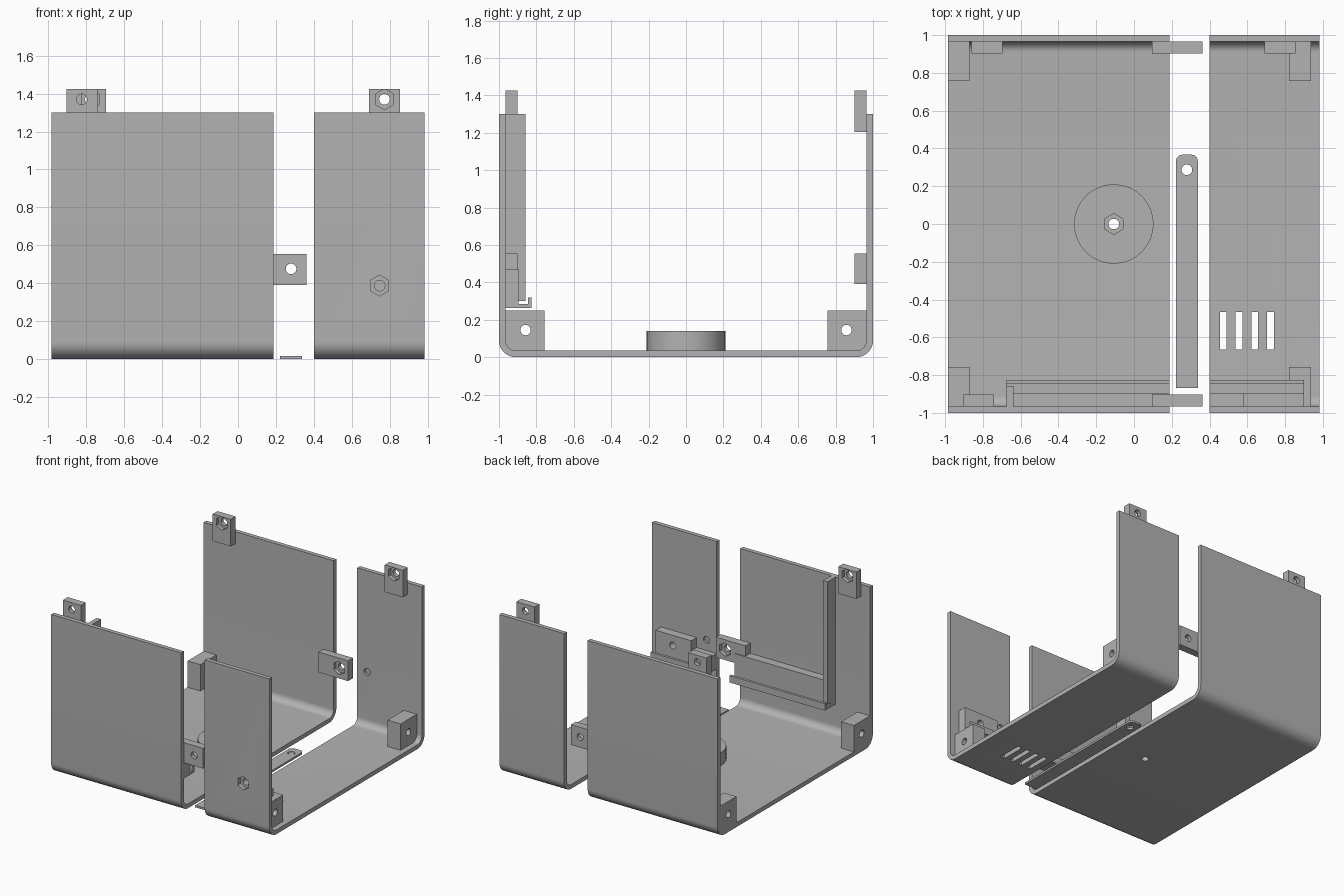
import bpy
import bmesh
from math import pi, sin, cos, radians
from mathutils import Matrix, Vector

if "Cube" in bpy.data.objects:
    bpy.data.objects.remove(bpy.data.objects["Cube"], do_unlink=True)

grey = bpy.data.materials.new("plain grey")
grey.use_nodes = True
grey.diffuse_color = (0.45, 0.45, 0.45, 1)
grey.node_tree.nodes["Principled BSDF"].inputs["Base Color"].default_value = (0.45, 0.45, 0.45, 1)

WALL = 0.035          # sheet thickness
TOP = 1.3             # wall height
INNER = 1 - WALL      # inner wall face
HOLE, HEX = 0.028, 0.055


def make(name, bm):
    bmesh.ops.recalc_face_normals(bm, faces=bm.faces)
    mesh = bpy.data.meshes.new(name)
    bm.to_mesh(mesh)
    bm.free()
    mesh.materials.append(grey)
    obj = bpy.data.objects.new(name, mesh)
    bpy.context.collection.objects.link(obj)
    return obj


def box(name, x, y, z):
    bm = bmesh.new()
    size = Vector((x[1] - x[0], y[1] - y[0], z[1] - z[0]))
    mid = Vector((sum(x), sum(y), sum(z))) / 2
    bmesh.ops.create_cube(bm, size=1, matrix=Matrix.Translation(mid) @ Matrix.Diagonal(size.to_4d()))
    return make(name, bm)


def cyl(name, centre, radius, depth, axis="Z", sides=32):
    turn = {"X": Matrix.Rotation(pi / 2, 4, "Y"), "Y": Matrix.Rotation(pi / 2, 4, "X"), "Z": Matrix()}[axis]
    bm = bmesh.new()
    bmesh.ops.create_cone(bm, cap_ends=True, segments=sides, radius1=radius, radius2=radius,
                          depth=depth, matrix=Matrix.Translation(centre) @ turn)
    return make(name, bm)


def cut(obj, *cutters):
    for c in cutters:
        c.hide_render = True
        mod = obj.modifiers.new("cut", "BOOLEAN")
        mod.operation, mod.solver, mod.object = "DIFFERENCE", "EXACT", c
        bpy.context.view_layer.objects.active = obj
        bpy.ops.object.modifier_apply(modifier=mod.name)
        bpy.data.objects.remove(c, do_unlink=True)
    return obj


def smooth(obj):
    bpy.ops.object.select_all(action="DESELECT")
    obj.select_set(True)
    bpy.context.view_layer.objects.active = obj
    bpy.ops.object.shade_smooth_by_angle(angle=radians(30))


def extrude(name, points, vec):
    bm = bmesh.new()
    face = bm.faces.new([bm.verts.new(p) for p in points])
    new = bmesh.ops.extrude_face_region(bm, geom=[face])["geom"]
    bmesh.ops.translate(bm, vec=vec, verts=[v for v in new if isinstance(v, bmesh.types.BMVert)])
    return make(name, bm)


def shell(name, x0, x1, radius=0.09, steps=12):
    # U-shaped sheet: outer line down and round, inner line back
    def line(off):
        r = radius - off
        arc = [(1 - radius + r * cos(a), radius - r * sin(a))
               for a in (pi / 2 * i / steps for i in range(steps + 1))]
        half = [(1 - off, TOP)] + arc
        return half + [(-y, z) for y, z in reversed(half)]
    pts = line(0) + line(WALL)[::-1]
    return extrude(name, [(x0, y, z) for y, z in pts], (x1 - x0, 0, 0))


def tab(name, x, side, z, hole_z):
    # screw tab on an inner wall, nut pocket facing inwards
    y0, y1 = sorted((side * 0.902, side * INNER))
    hx = x[1] - 0.082
    obj = box(name, x, (y0, y1), z)
    cut(obj, cyl("screw", (hx, side * 0.93, hole_z), HOLE, 0.2, "Y"),
        cyl("nut", (hx, side * 0.902, hole_z), HEX, 0.06, "Y", 6))
    smooth(obj)


# Large shell with a screw hole under the boss
large = shell("large_shell", -0.985, 0.187)
cut(large, cyl("screw", (-0.107, 0, 0), HOLE, 0.3))
smooth(large)

# Small shell with vent slots, blind holes and an outer nut pocket
small = shell("small_shell", 0.4, 0.983)
for i in range(4):
    x = 0.455 + i * 0.083
    cut(small, box("slot", (x, x + 0.036), (-0.665, -0.465), (-0.1, 0.1)))
for side in (-1, 1):
    cut(small, cyl("blind", (0.49, side * INNER, 0.475), HOLE, 0.04, "Y"))
cut(small, cyl("nut", (0.747, -1, 0.387), HEX, 0.12, "Y", 6))
smooth(small)

# Round boss with nut pocket
boss = cyl("boss", (-0.107, 0, 0.088), 0.21, 0.106, sides=64)
cut(boss, cyl("screw", (-0.107, 0, 0.1), HOLE, 0.4),
    cyl("nut", (-0.107, 0, 0.14), HEX, 0.08, sides=6))
smooth(boss)

# Corner blocks
for side, end in ((-1, "front"), (1, "back")):
    for x, hand in (((-0.985, -0.87), "right"), ((0.82, 0.937), "left")):
        y = sorted((side * 0.757, side * INNER))
        block = box(f"{end}_{hand}_corner_block", x, y, (0.03, 0.25))
        cut(block, cyl("screw", (sum(x) / 2, side * 0.858, 0.145), HOLE, 0.4, "X"))
        smooth(block)

# Screw tabs
upper, middle = (1.205, 1.425), (0.39, 0.555)
tab("front_top_tab", (-0.905, -0.742), -1, upper, 1.37)
tab("back_top_tab_right", (-0.86, -0.697), 1, upper, 1.37)
tab("back_top_tab_left", (0.69, 0.855), 1, upper, 1.37)
for side, end in ((-1, "front"), (1, "back")):
    tab(f"{end}_middle_tab", (0.095, 0.362), side, middle, 0.475)

# Board rail along the front walls: backing, floor and lip
BACK = (-INNER, -0.895)
for hand, x in (("right", (-0.675, 0.187)), ("left", (0.4, 0.9))):
    box(f"rail_floor_{hand}", x, (-INNER, -0.825), (0.262, 0.285))
    box(f"rail_lip_{hand}", x, (-0.846, -0.825), (0.262, 0.318))
box("rail_backing_right", (-0.675, 0.187), BACK, (0.262, 0.47))
box("rail_backing_low", (0.4, 0.58), BACK, (0.262, 0.388))
nut_block = box("rail_backing_left", (0.58, 0.9), BACK, (0.262, 0.47))
cut(nut_block, cyl("screw", (0.747, -0.95, 0.387), HOLE, 0.4, "Y"))
smooth(nut_block)
box("upright_rail", (-0.675, -0.637), (-INNER, -0.858), (0.3, TOP))

# Loose floor strip with rounded back corners
x0, x1, y1, r = 0.222, 0.338, 0.367, 0.035
outline = [(x0, -0.868, 0), (x1, -0.868, 0)]
for cx, start in ((x1 - r, 0), (x0 + r, pi / 2)):
    for i in range(9):
        a = start + pi / 2 * i / 8
        outline.append((cx + r * cos(a), y1 - r + r * sin(a), 0))
strip = extrude("floor_strip", outline, (0, 0, 0.016))
cut(strip, cyl("screw", (0.28, 0.287, 0), HOLE, 0.2))
smooth(strip)
